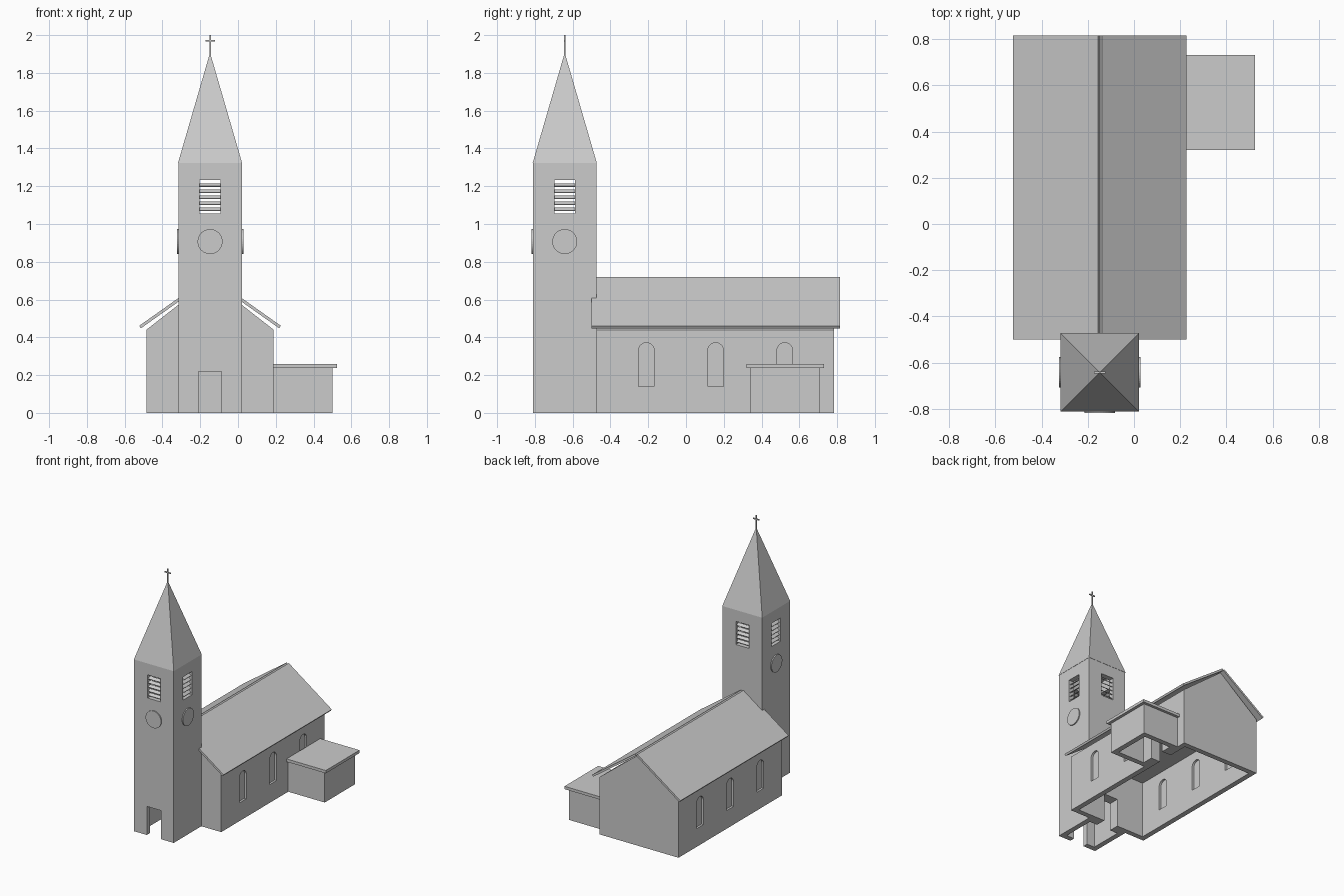
import bpy, bmesh, math
from mathutils import Matrix, Vector

if "Cube" in bpy.data.objects:
    bpy.data.objects.remove(bpy.data.objects["Cube"])

CX, TY = -0.148, -0.642      # church axis, tower centre
T = 0.04                     # wall thickness


def finish(name, bm):
    bmesh.ops.recalc_face_normals(bm, faces=bm.faces)
    me = bpy.data.meshes.new(name)
    bm.to_mesh(me)
    bm.free()
    ob = bpy.data.objects.new(name, me)
    bpy.context.collection.objects.link(ob)
    return ob


def add_box(bm, lo, hi):
    lo, hi = Vector(lo), Vector(hi)
    m = Matrix.Translation((lo + hi) / 2) @ Matrix.Diagonal((*(hi - lo), 1))
    bmesh.ops.create_cube(bm, size=1, matrix=m)


def box(name, *pairs):
    bm = bmesh.new()
    for lo, hi in pairs:
        add_box(bm, lo, hi)
    return finish(name, bm)


def add_prism(bm, profile, axis, a, b):
    """Extrude a (u, z) profile along x or y from a to b."""
    def place(u, z):
        return (a, u, z) if axis == 'x' else (u, a, z)
    f = bm.faces.new([bm.verts.new(place(u, z)) for u, z in profile])
    ext = bmesh.ops.extrude_face_region(bm, geom=[f])['geom']
    vec = (b - a, 0, 0) if axis == 'x' else (0, b - a, 0)
    bmesh.ops.translate(bm, vec=vec, verts=[v for v in ext if isinstance(v, bmesh.types.BMVert)])


def prism(name, profile, axis, a, b):
    bm = bmesh.new()
    add_prism(bm, profile, axis, a, b)
    return finish(name, bm)


def walls(name, x0, x1, y0, y1, h):
    """Four walls as one open tube."""
    bm = bmesh.new()
    rings = []
    for t in (0, T):
        for z in (0, h):
            rings.append([bm.verts.new(p) for p in (
                (x0 + t, y0 + t, z), (x1 - t, y0 + t, z),
                (x1 - t, y1 - t, z), (x0 + t, y1 - t, z))])
    ob, ot, ib, it = rings
    for p, q in ((ob, ot), (ot, it), (it, ib), (ib, ob)):
        for i in range(4):
            j = (i + 1) % 4
            bm.faces.new((p[i], p[j], q[j], q[i]))
    return finish(name, bm)


def cut(ob, cutter):
    mod = ob.modifiers.new('opening', 'BOOLEAN')
    mod.operation, mod.solver, mod.object = 'DIFFERENCE', 'EXACT', cutter
    cutter.hide_render = True
    bpy.context.view_layer.objects.active = ob
    bpy.ops.object.modifier_apply(modifier=mod.name)
    bpy.data.objects.remove(cutter)


def arch(yc, z0=0.14, w=0.0415, spring=0.33):
    pts = [(yc - w, z0), (yc + w, z0)]
    return pts + [(yc + w * math.cos(a), spring + w * math.sin(a))
                  for a in (math.pi * i / 12 for i in range(13))]


# Walls of tower, nave and side room
tower = walls('tower', CX - 0.168, CX + 0.168, -0.81, -0.474, 1.322)
nave = walls('nave', CX - 0.337, CX + 0.337, -0.474, 0.783, 0.44)
side_room = walls('side_room', CX + 0.337, 0.50, 0.34, 0.709, 0.238)

# Doorways
door = ((CX - 0.061, -0.9, -0.1), (CX + 0.061, -0.4, 0.22))
cut(tower, box('door_cutter', door))
cut(nave, box('door_cutter', door))
inner = ((0.1, 0.465, -0.1), (0.26, 0.585, 0.22))
cut(side_room, box('door_cutter', inner))
cut(nave, box('door_cutter', inner))

# Arched nave windows with recessed panes
window_ys = (-0.21, 0.157, 0.523)
for i, yc in enumerate(window_ys):
    cut(nave, prism('window_cutter', arch(yc), 'x', -0.7, 0.4))
    for s, side in ((-1, 'left'), (1, 'right')):
        z0 = 0.24 if (s == 1 and i == 2) else 0.14
        x = CX + s * 0.317
        prism(f'{side}_window_pane', arch(yc, z0), 'x', x - 0.004, x + 0.004)

# Belfry openings through all four tower walls
cut(tower, box('belfry_cutter', ((CX - 0.055, -1, 1.055), (CX + 0.055, 0, 1.233))))
cut(tower, box('belfry_cutter', ((-1, TY - 0.055, 1.055), (1, TY + 0.055, 1.233))))

# Tilted louvre slats, repeated around the tower
for k, side in enumerate(('front', 'right', 'back', 'left')):
    bm = bmesh.new()
    for i in range(5):
        m = (Matrix.Translation((CX, TY, 1.077 + 0.032 * i))
             @ Matrix.Rotation(k * math.pi / 2, 4, 'Z')
             @ Matrix.Translation((0, -0.148, 0))
             @ Matrix.Rotation(math.radians(35), 4, 'X')
             @ Matrix.Diagonal((0.112, 0.025, 0.005, 1)))
        bmesh.ops.create_cube(bm, size=1, matrix=m)
    finish(f'{side}_louvres', bm)

# Clock discs on front, right and left
for k, side in ((0, 'front'), (1, 'right'), (3, 'left')):
    bm = bmesh.new()
    m = (Matrix.Translation((CX, TY, 0.907)) @ Matrix.Rotation(k * math.pi / 2, 4, 'Z')
         @ Matrix.Translation((0, -0.168, 0)) @ Matrix.Rotation(math.pi / 2, 4, 'X'))
    bmesh.ops.create_cone(bm, cap_ends=True, segments=32, radius1=0.066,
                          radius2=0.066, depth=0.016, matrix=m)
    finish(f'{side}_clock_face', bm)

# Pyramid spire and cross
bm = bmesh.new()
bmesh.ops.create_cone(bm, cap_ends=True, segments=4, radius1=0.17 * math.sqrt(2), radius2=0,
                      depth=0.585, matrix=Matrix.Translation((CX, TY, 1.322 + 0.2925))
                      @ Matrix.Rotation(math.pi / 4, 4, 'Z'))
bmesh.ops.remove_doubles(bm, verts=bm.verts, dist=1e-5)
finish('spire', bm)
box('cross', ((CX - 0.004, TY - 0.004, 1.88), (CX + 0.004, TY + 0.004, 2.0)),
    ((CX - 0.025, TY - 0.004, 1.967), (CX + 0.025, TY + 0.004, 1.975)))

# Nave gable and two roof slabs
prism('gable', [(CX - 0.337, 0.44), (CX + 0.337, 0.44), (CX, 0.703)], 'y', -0.474, 0.783)
for s, side in ((-1, 'left'), (1, 'right')):
    prof = [(0, 0.707), (0.0087, 0.72), (0.375, 0.461), (0.366, 0.448)]
    prism(f'{side}_roof', [(CX + s * u, z) for u, z in prof], 'y', -0.50, 0.816)

# Flat roof of the side room
box('side_room_roof', ((CX + 0.337, 0.32, 0.238), (0.523, 0.73, 0.26)))
